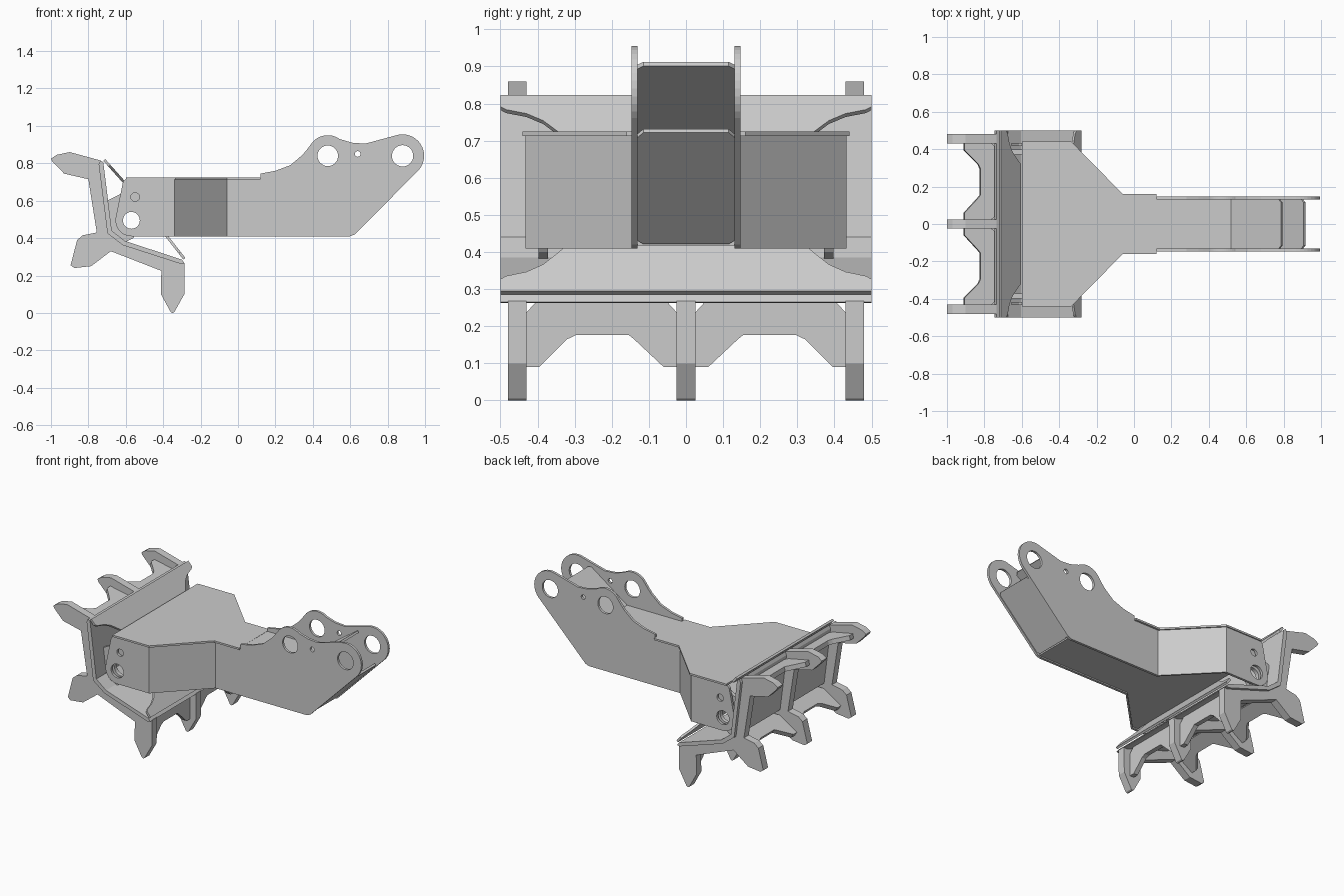
import bpy, bmesh, math
from mathutils import Vector

if "Cube" in bpy.data.objects:
    bpy.data.objects.remove(bpy.data.objects["Cube"])

X, Y, Z = Vector((1, 0, 0)), Vector((0, 1, 0)), Vector((0, 0, 1))


def arc(cx, cz, r, a0, a1, n=14):
    return [(cx + r * math.cos(math.radians(a0 + (a1 - a0) * i / n)),
             cz + r * math.sin(math.radians(a0 + (a1 - a0) * i / n))) for i in range(n + 1)]


def hole(cx, cz, r, n=32):
    return arc(cx, cz, r, 0, 360, n)[:-1]


def plate(name, loops, thick, origin, u, v, cuts=(), bend=None):
    """Flat plate with holes: first loop is the outline, in the plane origin + u, v."""
    cu = bpy.data.curves.new(name + "_outline", 'CURVE')
    cu.dimensions, cu.fill_mode, cu.extrude = '2D', 'BOTH', thick / 2
    for pts in loops:
        sp = cu.splines.new('POLY')
        sp.points.add(len(pts) - 1)
        for p, q in zip(sp.points, pts):
            p.co = (q[0], q[1], 0, 1)
        sp.use_cyclic_u = True
    tmp = bpy.data.objects.new(name + "_tmp", cu)
    bpy.context.collection.objects.link(tmp)
    bpy.context.view_layer.update()
    me = bpy.data.meshes.new_from_object(tmp.evaluated_get(bpy.context.evaluated_depsgraph_get()))
    bpy.data.objects.remove(tmp)
    bpy.data.curves.remove(cu)
    bm = bmesh.new()
    bm.from_mesh(me)
    bmesh.ops.remove_doubles(bm, verts=bm.verts, dist=1e-5)
    u, v, o = u.normalized(), v.normalized(), Vector(origin)
    n = u.cross(v)
    for w in bm.verts:
        w.co = o + u * w.co.x + v * w.co.y + n * w.co.z
    for cx in cuts:
        bmesh.ops.bisect_plane(bm, geom=bm.verts[:] + bm.edges[:] + bm.faces[:],
                               plane_co=(cx, 0, 0), plane_no=X, dist=1e-5)
    if bend:
        for w in bm.verts:
            w.co = bend(w.co)
    bmesh.ops.recalc_face_normals(bm, faces=bm.faces)
    for f in bm.faces:
        f.smooth = False
    bm.to_mesh(me)
    bm.free()
    me.name = name
    ob = bpy.data.objects.new(name, me)
    bpy.context.collection.objects.link(ob)
    return ob


def both(half):
    """Mirror a half outline (x, +y) across y = 0."""
    return half + [(a, -b) for a, b in reversed(half)]


# Arm side plates: lugs at one end, flared outward at the other
side = ([(0.60, 0.41), (0.625, 0.42)] + arc(0.88, 0.84, 0.115, -43, 108)
        + [(0.68, 0.905), (0.61, 0.91)] + arc(0.48, 0.84, 0.11, 55, 135)
        + [(0.37, 0.875), (0.345, 0.845), (0.28, 0.79), (0.20, 0.76), (0.12, 0.745),
           (0.12, 0.715), (-0.60, 0.715), (-0.615, 0.70), (-0.652, 0.52)]
        + arc(-0.57, 0.495, 0.085, 172, 270))
side_holes = [hole(0.48, 0.84, 0.055), hole(0.88, 0.84, 0.057), hole(0.64, 0.85, 0.015),
              hole(-0.57, 0.495, 0.045), hole(-0.55, 0.62, 0.023)]
for s, tag in ((-1, "front"), (1, "back")):
    def flare(c, s=s):
        t = min(1, max(0, (-0.06 - c.x) / 0.28))
        return Vector((c.x, s * (0.139 + 0.286 * t) + c.y, c.z))
    plate("arm_side_" + tag, [side] + side_holes, 0.016, (0, 0, 0), X, Z, (-0.06, -0.34), flare)
    # Pin ears inside the flared end
    plate("pin_ear_" + tag, [[(-0.70, 0.60), (-0.58, 0.66), (-0.52, 0.65), (-0.49, 0.50),
                              (-0.56, 0.40), (-0.61, 0.375), (-0.68, 0.43)],
                             hole(-0.57, 0.495, 0.045)],
          0.025, (0, s * 0.385, 0), X, Z)

# Arm top plate, bottom plate and the closing plates between the lugs
plate("arm_top", [both([(-0.60, 0.44), (-0.335, 0.44), (-0.06, 0.16), (0.12, 0.16)])],
      0.012, (0, 0, 0.719), X, Y)
plate("arm_bottom", [both([(-0.38, 0.42), (-0.34, 0.42), (-0.06, 0.132), (0.61, 0.132)])],
      0.014, (0, 0, 0.425), X, Y)
plate("lug_floor", [both([(0.11, 0.132), (0.52, 0.132)])], 0.014, (0, 0, 0.717), X, Y)
plate("lug_slope", [both([(0, 0.132), (0.315, 0.132), (0.33, 0.115)])],
      0.014, (0.52, 0, 0.717), Vector((0.27, 0, 0.19)), Y)
plate("arm_nose", [both([(0, 0.115), (0.015, 0.132), (0.405, 0.132), (0.425, 0.115)])],
      0.014, (0.612, 0, 0.426), Vector((1, 0, 1)), Y)

# Bent blade plate
blade = [(-0.745, 0.795), (-0.735, 0.815), (-0.72, 0.805), (-0.675, 0.44), (-0.605, 0.385),
         (-0.30, 0.285), (-0.285, 0.265), (-0.305, 0.262), (-0.615, 0.362), (-0.698, 0.425)]
plate("blade", [blade], 1.0, (0, 0, 0), X, Z)

# Flanges joining the arm to the blade edges, with swept ends
for tag, a, b in (("upper", (-0.715, 0.818), (-0.61, 0.70)), ("lower", (-0.287, 0.29), (-0.385, 0.415))):
    d = Vector((b[0] - a[0], 0, b[1] - a[1]))
    L = d.length
    half = [(0, 0.5), (0.26 * L, 0.5), (0.33 * L, 0.485), (0.42 * L, 0.43),
            (0.58 * L, 0.385), (0.8 * L, 0.35), (L, 0.32)]
    plate("flange_" + tag, [both(half)], 0.014, (a[0], 0, a[1]), d, Y)

# Three-pronged tooth plates
tooth = [(-0.735, 0.815), (-0.90, 0.86), (-0.97, 0.845), (-1.0, 0.825), (-0.993, 0.81),
         (-0.93, 0.745), (-0.80, 0.715), (-0.755, 0.43), (-0.83, 0.415), (-0.86, 0.39),
         (-0.895, 0.255), (-0.875, 0.24), (-0.785, 0.25), (-0.68, 0.33), (-0.41, 0.225),
         (-0.412, 0.10), (-0.36, 0.005), (-0.35, 0.0), (-0.34, 0.005), (-0.287, 0.10),
         (-0.285, 0.268), (-0.305, 0.268), (-0.615, 0.368), (-0.695, 0.425), (-0.74, 0.795)]
for y, tag in ((-0.455, "front"), (0, "middle"), (0.455, "back")):
    plate("tooth_" + tag, [tooth], 0.05, (0, y, 0), X, Z)

# Scalloped webs between the teeth, one row per prong direction
web = [(0, 0.055), (0, 0.40), (0.035, 0.432), (0.18, 0.432), (0.18, 0.395), (0.105, 0.32),
       (0.093, 0.295), (0.093, 0.155), (0.105, 0.14), (0.18, 0.06), (0.18, 0.023), (0.035, 0.023)]
for tag, o, d in (("top", (-0.732, 0, 0.755), (-1, 0, 0.2)),
                  ("corner", (-0.66, 0, 0.395), (-0.85, 0, -0.55)),
                  ("bottom", (-0.345, 0, 0.27), (0, 0, -1))):
    for s in (-1, 1):
        plate(f"web_{tag}_{'front' if s < 0 else 'back'}", [[(a, s * b) for a, b in web]],
              0.03, o, Vector(d), Y)
